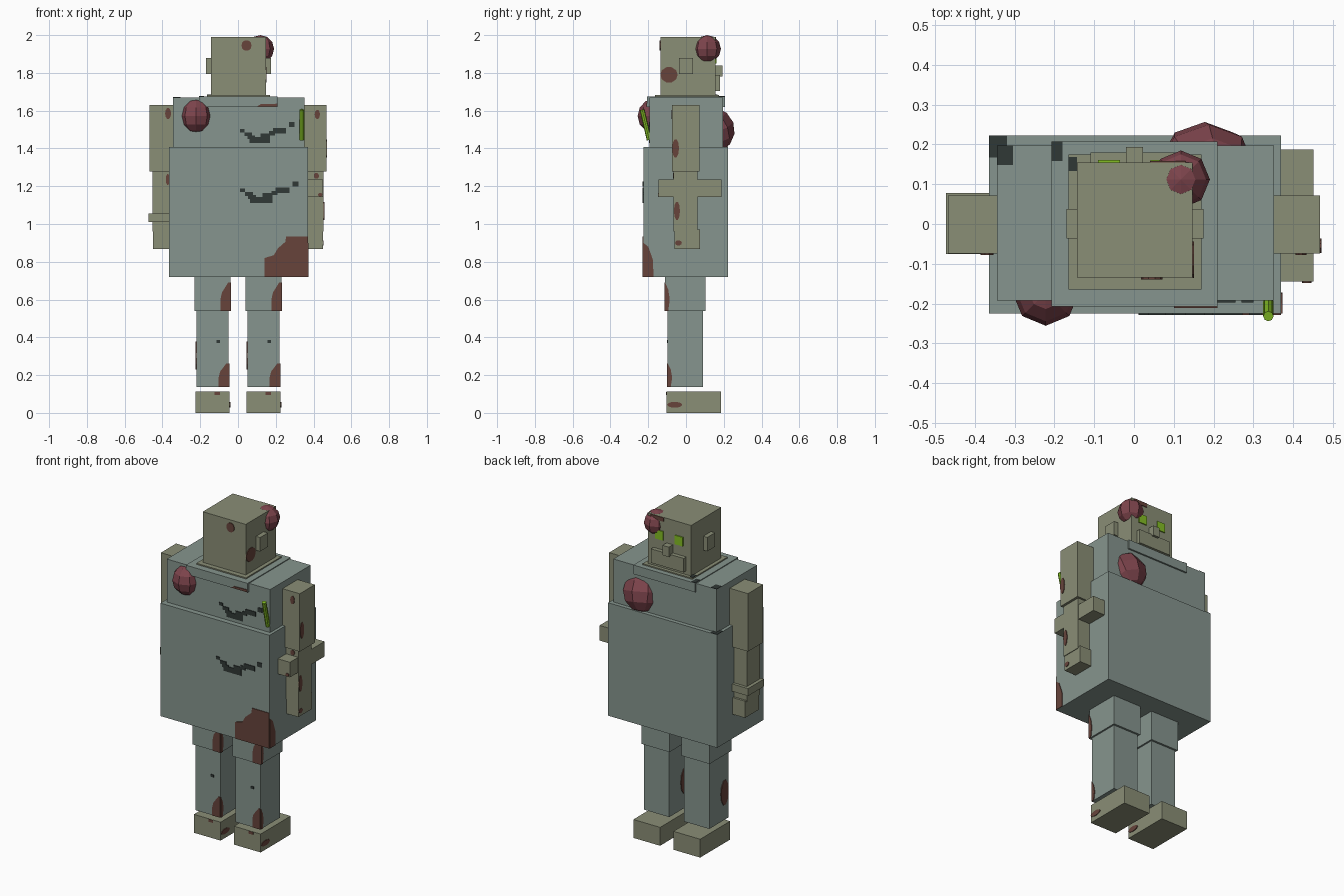
import bpy, bmesh, math
from mathutils import Vector

if "Cube" in bpy.data.objects:
    bpy.data.objects.remove(bpy.data.objects["Cube"])


def material(name, r, g, b):
    def lin(c):
        c /= 255
        return c / 12.92 if c <= 0.04045 else ((c + 0.055) / 1.055) ** 2.4
    m = bpy.data.materials.new(name)
    m.diffuse_color = (lin(r), lin(g), lin(b), 1)
    m.use_nodes = True
    m.node_tree.nodes["Principled BSDF"].inputs["Base Color"].default_value = m.diffuse_color
    return m


STEEL = material("blue_grey_steel", 134, 149, 142)
OLIVE = material("olive_metal", 138, 142, 118)
RUST = material("rust_brown", 103, 68, 59)
GROWTH = material("dull_red", 125, 68, 76)
GREEN = material("acid_green", 132, 190, 36)
DARK = material("dark_crack", 48, 56, 54)


def finish(name, bm, mat):
    bmesh.ops.recalc_face_normals(bm, faces=bm.faces)
    me = bpy.data.meshes.new(name)
    bm.to_mesh(me)
    bm.free()
    me.materials.append(mat)
    ob = bpy.data.objects.new(name, me)
    bpy.context.collection.objects.link(ob)
    return ob


def box(name, xr, yr, zr, mat):
    bm = bmesh.new()
    bmesh.ops.create_cube(bm, size=1)
    for v in bm.verts:
        v.co = Vector([(r[0] + r[1]) / 2 + c * (r[1] - r[0])
                       for r, c in zip((xr, yr, zr), v.co)])
    return finish(name, bm, mat)


def plate(name, axis, level, outlines, mat, t=0.004):
    """Thin plates on the plane axis=level, raised by the signed thickness t."""
    bm = bmesh.new()
    for pts in outlines:
        verts = []
        for u, v in pts:
            co = [u, v]
            co.insert(axis, level)
            verts.append(bm.verts.new(co))
        f = bm.faces.new(verts)
        new = bmesh.ops.extrude_face_region(bm, geom=[f])["geom"]
        for e in new:
            if isinstance(e, bmesh.types.BMVert):
                e.co[axis] += t
    return finish(name, bm, mat)


def rect(u0, u1, v0, v1):
    return [(u0, v0), (u1, v0), (u1, v1), (u0, v1)]


def blob(u, v, ru, rv, n=10):
    return [(u + ru * math.cos(i * math.tau / n), v + rv * math.sin(i * math.tau / n))
            for i in range(n)]


def ball(name, centre, radii, tilt=0.0):
    bm = bmesh.new()
    bmesh.ops.create_uvsphere(bm, u_segments=8, v_segments=6, radius=1)
    ob = finish(name, bm, GROWTH)
    ob.location, ob.scale = centre, radii
    ob.rotation_euler = (tilt, tilt * 0.5, 0)


# torso
box("lower_torso", (-.365, .37), (-.225, .222), (.72, 1.408), STEEL)
box("chest", (-.345, .352), (-.193, .197), (1.40, 1.67), STEEL)
box("collar", (-.207, .21), (-.207, .207), (1.62, 1.675), STEEL)
box("neck_plate", (-.165, .17), (-.165, .175), (1.66, 1.682), OLIVE)

# head
box("head", (-.143, .147), (-.135, .155), (1.67, 1.99), OLIVE)
box("left_ear", (-.17, -.14), (-.037, .038), (1.795, 1.88), OLIVE)
box("right_ear", (.14, .175), (-.037, .038), (1.795, 1.88), OLIVE)
box("mouth_guard", (-.11, .11), (.15, .18), (1.705, 1.79), OLIVE)
box("nose", (-.02, .023), (.15, .194), (1.78, 1.84), OLIVE)
plate("eyes", 1, .155, [rect(-.09, -.035, 1.85, 1.905),
                        rect(.042, .097, 1.85, 1.905)], GREEN, .006)

# arms
for side, s in (("left", -1), ("right", 1)):
    def span(a, b):
        return tuple(sorted((s * a, s * b)))
    box(side + "_upper_arm", span(.345, .468), (-.074, .072), (1.277, 1.63), OLIVE)
    box(side + "_forearm", span(.355, .453), (-.065, .06), (.96, 1.28), OLIVE)
    box(side + "_hand", span(.355, .449), (-.06, .073), (.868, .97), OLIVE)
box("right_elbow_bar", (.352, .451), (-.145, .188), (1.143, 1.235), OLIVE)
box("left_wrist_cuff", (-.473, -.35), (-.075, .078), (1.01, 1.055), OLIVE)

# legs and feet
for side, x in (("left", -.135), ("right", .135)):
    box(side + "_thigh", (x - .095, x + .095), (-.11, .102), (.54, .73), STEEL)
    box(side + "_shin", (x - .085, x + .085), (-.097, .09), (.137, .545), STEEL)
    box(side + "_foot", (x - .09, x + .09), (-.103, .185), (0, .112), OLIVE)
    # rust along the leg edges
    for part, half, y, z0, z1 in (("thigh", .095, -.11, .54, .69),
                                  ("shin", .085, -.097, .137, .262)):
        e = x + half
        h = z1 - z0
        plate(f"{side}_{part}_rust_front", 1, y,
              [[(e - .053, z0), (e, z0), (e, z1), (e - .012, z1),
                (e - .045, z0 + h * .65), (e - .053, z0 + h * .4)]], RUST, -.004)
        plate(f"{side}_{part}_rust_side", 0, e,
              [[(y, z0), (y + .016, z0), (y + .024, z0 + h * .4),
                (y + .016, z0 + h * .75), (y, z1)]], RUST)
    plate(side + "_shin_rust_outer", 0, x - .085, [blob(-.055, .304, .036, .078)],
          RUST, -.004)
    plate(side + "_foot_rust", 0, x + .09,
          [blob(-.06, .043, .04, .016)], RUST)
    plate(side + "_foot_spot", 1, -.103, [rect(x + .01, x + .04, .095, .111)], RUST, -.003)
    plate(side + "_shin_crack", 1, -.097, [rect(x + .02, x + .04, .37, .385)], DARK, -.003)

# rust on the torso corner, collar, head and arms
plate("torso_rust_front", 1, -.225,
      [[(.14, .72), (.37, .72), (.37, .935), (.255, .935), (.25, .905),
        (.21, .87), (.19, .835), (.14, .82)]], RUST, -.004)
plate("torso_rust_side", 0, .37,
      [[(-.225, .72), (-.172, .72), (-.175, .81), (-.2, .88), (-.225, .9)]], RUST)
plate("collar_rust", 1, -.207, [[(.1, 1.622), (.21, 1.622), (.21, 1.637), (.12, 1.634)]],
      RUST, -.004)
plate("head_rust_front", 1, -.135, [blob(.045, 1.945, .027, .029)], RUST, -.004)
plate("head_rust_side", 0, .147, [blob(-.09, 1.79, .046, .042)], RUST)
plate("head_rust_face", 1, .155, [rect(.04, .13, 1.965, 1.989)], RUST)
plate("arm_rust_upper", 0, .468, [blob(-.055, 1.40, .018, .05)], RUST)
plate("arm_rust_lower", 0, .453, [blob(-.048, 1.07, .016, .05)], RUST)
plate("hand_rust", 0, .449, [blob(-.04, .9, .018, .014)], RUST)
plate("shoulder_rust", 1, -.074, [blob(.42, 1.58, .014, .025),
                                  blob(-.37, 1.585, .016, .03)], RUST, -.004)
plate("forearm_rust", 1, -.065, [blob(.415, 1.255, .014, .016),
                                 blob(-.372, 1.235, .01, .03)], RUST, -.004)
plate("elbow_bar_rust", 1, -.145, [blob(.435, 1.155, .012, .01)], RUST, -.004)

# stepped cracks across the chest and belly
STEPS = [(.01, .035, .05, .065), (.035, .075, .032, .05), (.05, .09, .018, .035),
         (.06, .17, 0, .028), (.12, .17, .028, .045), (.165, .195, .035, .055),
         (.185, .255, .045, .07), (.27, .3, .075, .098)]
for name, y, z, k in (("chest_crack", -.193, 1.428, 1.0), ("belly_crack", -.225, 1.112, 1.07)):
    plate(name, 1, y, [rect(a * k, b * k, z + c * 1.15, z + d * 1.15)
                       for a, b, c, d in STEPS], DARK, -.004)

# dark worn corners on top faces
for name, z, x, y, w, d in (("torso_corner", 1.408, -.365, .222, .045, .055),
                            ("chest_corner", 1.67, -.345, .197, .04, .048),
                            ("collar_corner", 1.675, -.207, .207, .027, .048),
                            ("neck_corner", 1.682, -.165, .168, .022, .035)):
    plate(name, 2, z, [rect(x, x + w, y - d, y)], DARK, .003)

# faceted growths
ball("head_growth", (.118, .112, 1.927), (.073, .073, .073))
ball("chest_growth", (-.222, -.172, 1.572), (.084, .084, .09))
ball("back_growth", (.182, .145, 1.5), (.122, .112, .12), .35)

# green rod leaning on the chest
a, b = Vector((.338, -.195, 1.445)), Vector((.338, -.232, 1.605))
bm = bmesh.new()
bmesh.ops.create_cone(bm, cap_ends=True, segments=8, radius1=.013, radius2=.013,
                      depth=(b - a).length)
rod = finish("green_rod", bm, GREEN)
rod.location = (a + b) / 2
rod.rotation_euler = (b - a).to_track_quat('Z', 'Y').to_euler()
